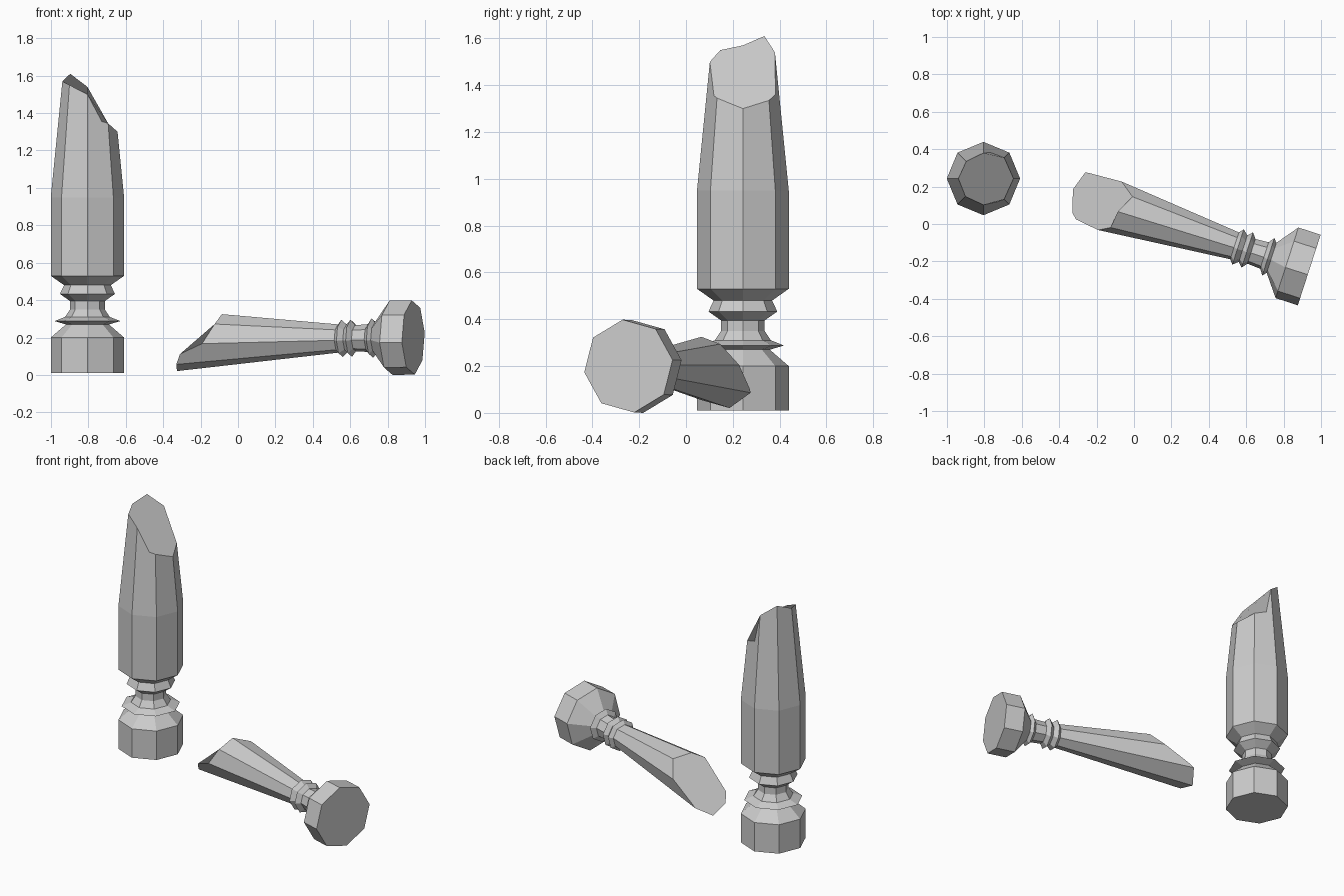
import bpy, bmesh
from math import sin, cos, radians
from mathutils import Vector

if "Cube" in bpy.data.objects:
    bpy.data.objects.remove(bpy.data.objects["Cube"])

SIDES = 8


def broken_column(name, origin, axis, side, up, spin, profile, taper, rim):
    """Octagonal turned column. profile: (distance, radius) rings;
    taper: radius change per unit past the last ring;
    rim: (corner index, distance) points round the broken end."""
    origin, axis, side, up = (Vector(v) for v in (origin, axis, side, up))
    axis.normalize()
    side.normalize()

    def corner(k, s, r):
        a = radians(spin + 360 / SIDES * k)
        return origin + axis * s + (side * cos(a) + up * sin(a)) * r

    bm = bmesh.new()
    rings = [[bm.verts.new(corner(k, s, r)) for k in range(SIDES)]
             for s, r in profile]
    bm.faces.new(rings[0])
    for a, b in zip(rings, rings[1:]):
        for k in range(SIDES):
            n = (k + 1) % SIDES
            bm.faces.new((a[k], a[n], b[n], b[k]))

    # Jagged broken end: fractional indices lie on a flat side
    s0, r0 = profile[-1]
    tips = []
    for i, s in rim:
        k = int(i)
        r = r0 + taper * (s - s0)
        tips.append((i, bm.verts.new(corner(k, s, r).lerp(corner(k + 1, s, r), i - k))))
    around = tips + [(SIDES, tips[0][1])]
    last = rings[-1]
    for k in range(SIDES):
        top = [v for i, v in around if k <= i <= k + 1]
        bm.faces.new([last[k], last[(k + 1) % SIDES]] + top[::-1])
    bm.faces.new([v for _, v in tips])

    bmesh.ops.recalc_face_normals(bm, faces=bm.faces)
    mesh = bpy.data.meshes.new(name)
    bm.to_mesh(mesh)
    bm.free()
    obj = bpy.data.objects.new(name, mesh)
    bpy.context.collection.objects.link(obj)
    return obj


# Upright column stump
broken_column(
    "standing_column", (-0.805, 0.243, 0), (0, 0, 1), (1, 0, 0), (0, 1, 0), 0,
    [(0.01, 0.196), (0.20, 0.196), (0.27, 0.115), (0.288, 0.176), (0.31, 0.12),
     (0.35, 0.093), (0.395, 0.093), (0.433, 0.147), (0.48, 0.125),
     (0.53, 0.196), (0.95, 0.196)],
    -0.1,
    [(0, 1.30), (1, 1.335), (1.65, 1.36), (2, 1.54), (3, 1.61), (4, 1.57),
     (5, 1.55), (6, 1.50), (6.7, 1.355), (7, 1.345)])

# Toppled column fragment
broken_column(
    "fallen_column", (0.937, -0.246, 0.20), (-0.951, 0.308, -0.012),
    (0.308, 0.951, 0), (0, 0, 1), 7.5,
    [(0, 0.2), (0.125, 0.2), (0.212, 0.085), (0.23, 0.106), (0.252, 0.075),
     (0.325, 0.07), (0.348, 0.1), (0.372, 0.075), (0.40, 0.1), (0.42, 0.076)],
    0.097,
    [(0, 1.10), (1, 1.02), (2, 1.07), (3, 1.08), (4, 1.14), (4.5, 1.27),
     (5, 1.30), (6, 1.335), (7, 1.30), (7.15, 1.275)])
